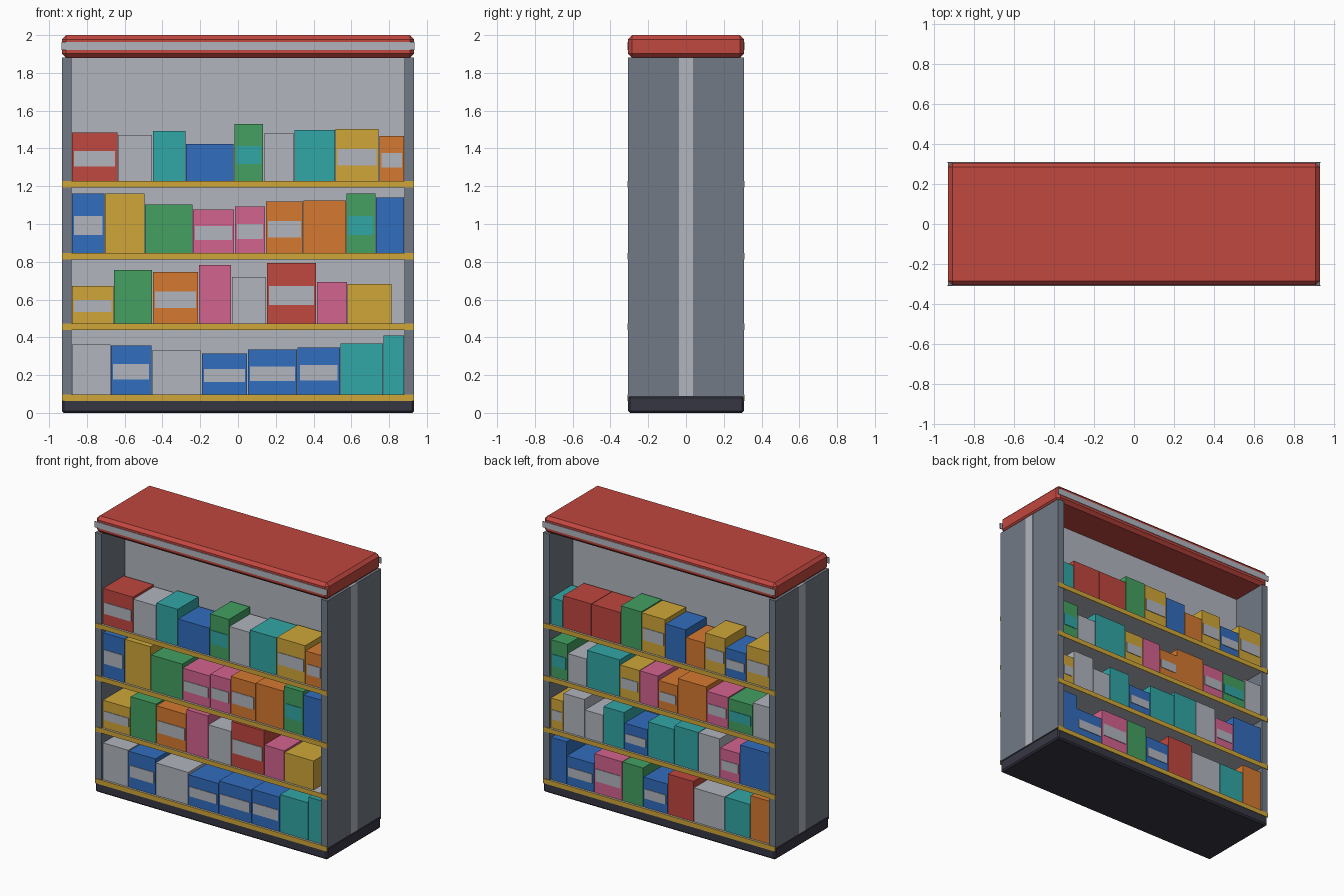
import bpy

if "Cube" in bpy.data.objects:
    bpy.data.objects.remove(bpy.data.objects["Cube"])

# Ten flat colours (linear)
COLOURS = {
    "red": (.53, .063, .05), "light_grey": (.44, .46, .51), "slate": (.165, .195, .235),
    "charcoal": (.037, .037, .056), "yellow": (.62, .38, .04), "blue": (.031, .153, .51),
    "teal": (.031, .38, .38), "green": (.056, .35, .12), "pink": (.65, .125, .275),
    "orange": (.66, .19, .03),
}
MATS = {}
for cname, rgb in COLOURS.items():
    MATS[cname] = bpy.data.materials.new(cname)
    MATS[cname].diffuse_color = (*rgb, 1)


def box(name, colour, x, y, z, bevel=0):
    """Box from three (min, max) ranges, optionally chamfered."""
    (x0, x1), (y0, y1), (z0, z1) = sorted(x), sorted(y), sorted(z)
    bpy.ops.mesh.primitive_cube_add(size=1)
    ob = bpy.context.object
    ob.name = name
    ob.data.materials.append(MATS[colour])
    for v in ob.data.vertices:
        v.co = ((x0 + x1) / 2 + v.co.x * (x1 - x0),
                (y0 + y1) / 2 + v.co.y * (y1 - y0),
                (z0 + z1) / 2 + v.co.z * (z1 - z0))
    if bevel:
        m = ob.modifiers.new("chamfer", "BEVEL")
        m.width, m.segments = bevel, 1
    return ob


W, D = .932, .307          # half width and half depth
SHELF_TOPS = (.098, .474, .847, 1.227)

# Plinth, header and centre divider
box("plinth", "charcoal", (-W, W), (-D, D), (0, .088), .01)
box("header", "red", (-W, W), (-D, D), (1.88, 2), .022)
box("divider_panel", "light_grey", (-W - .001, W + .001), (-.037, .037), (.086, 1.882))

# Side panels
for s, side in ((-1, "left"), (1, "right")):
    box(side + "_side_panel", "slate", (s * .882, s * W), (-D, D), (.086, 1.882))

# Shelf boards with price strips, header stripe on both faces
for i, z in enumerate(SHELF_TOPS):
    box(f"shelf_{i}", "light_grey", (-.885, .885), (-D, D), (z - .033, z - .001))
for s, face in ((-1, "front"), (1, "back")):
    box(face + "_header_stripe", "light_grey", (-W - .002, W + .002),
        (s * (D - .002), s * .311), (1.92, 1.963))
    for i, z in enumerate(SHELF_TOPS):
        box(f"{face}_shelf_strip_{i}", "yellow", (-W, W), (s * (D - .002), s * .311), (z - .034, z))

# Cartons per shelf, bottom to top: colour code (capital = labelled), right edge, height
CODE = dict(r="red", w="light_grey", y="yellow", b="blue", t="teal", g="green", p="pink", o="orange")
FRONT = [
    ("wBwBBBtt", (-.674, -.457, -.193, .05, .314, .541, .769, .88),
     (.265, .26, .233, .217, .238, .249, .27, .313)),
    ("YgOpwRpy", (-.658, -.452, -.209, -.034, .151, .415, .578, .814),
     (.199, .283, .273, .31, .246, .32, .22, .209)),
    ("BygPPOoGb", (-.705, -.494, -.24, -.018, .145, .346, .573, .729, .88),
     (.315, .315, .257, .23, .246, .273, .278, .315, .294)),
    ("RwtbGwtYO", (-.637, -.452, -.277, -.021, .135, .298, .515, .747, .88),
     (.257, .244, .265, .196, .302, .252, .27, .275, .238)),
]
BACK = [
    ("bBPgBrwto", (-.753, -.532, -.306, -.137, .057, .267, .517, .722, .88),
     (.305, .205, .28, .28, .215, .29, .245, .245, .31)),
    ("YwwtBttwPb", (-.78, -.609, -.46, -.29, -.103, .111, .305, .478, .638, .88),
     (.215, .275, .2, .265, .19, .25, .28, .28, .215, .28)),
    ("GwtYpOoPGw", (-.745, -.592, -.325, -.168, -.017, .137, .37, .544, .74, .88),
     (.265, .2, .265, .23, .23, .2, .255, .225, .22, .24)),
    ("trrgYboYBY", (-.783, -.554, -.32, -.152, .04, .204, .357, .522, .688, .88),
     (.19, .23, .23, .28, .275, .245, .19, .265, .2, .265)),
]
for s, face, rows in ((1, "front", FRONT), (-1, "back", BACK)):
    for r, (codes, edges, heights) in enumerate(rows):
        z, left = SHELF_TOPS[r], -.88
        for i, (c, right, h) in enumerate(zip(codes, edges, heights)):
            a, b = left + .002, right - .002
            colour = CODE[c.lower()]
            box(f"{face}_carton_{r}_{i}", colour, (s * a, s * b), (s * -.293, s * -.055), (z - .001, z + h))
            if c.isupper():
                box(f"{face}_label_{r}_{i}", "teal" if colour == "green" else "light_grey",
                    (s * (a + .011), s * (b - .011)), (s * -.297, s * -.292),
                    (z + .3 * h, z + .62 * h))
            left = right

for m in bpy.data.materials:
    if m.users and not m.is_grease_pencil:
        m.use_nodes = True
        m.node_tree.nodes["Principled BSDF"].inputs["Base Color"].default_value = m.diffuse_color
